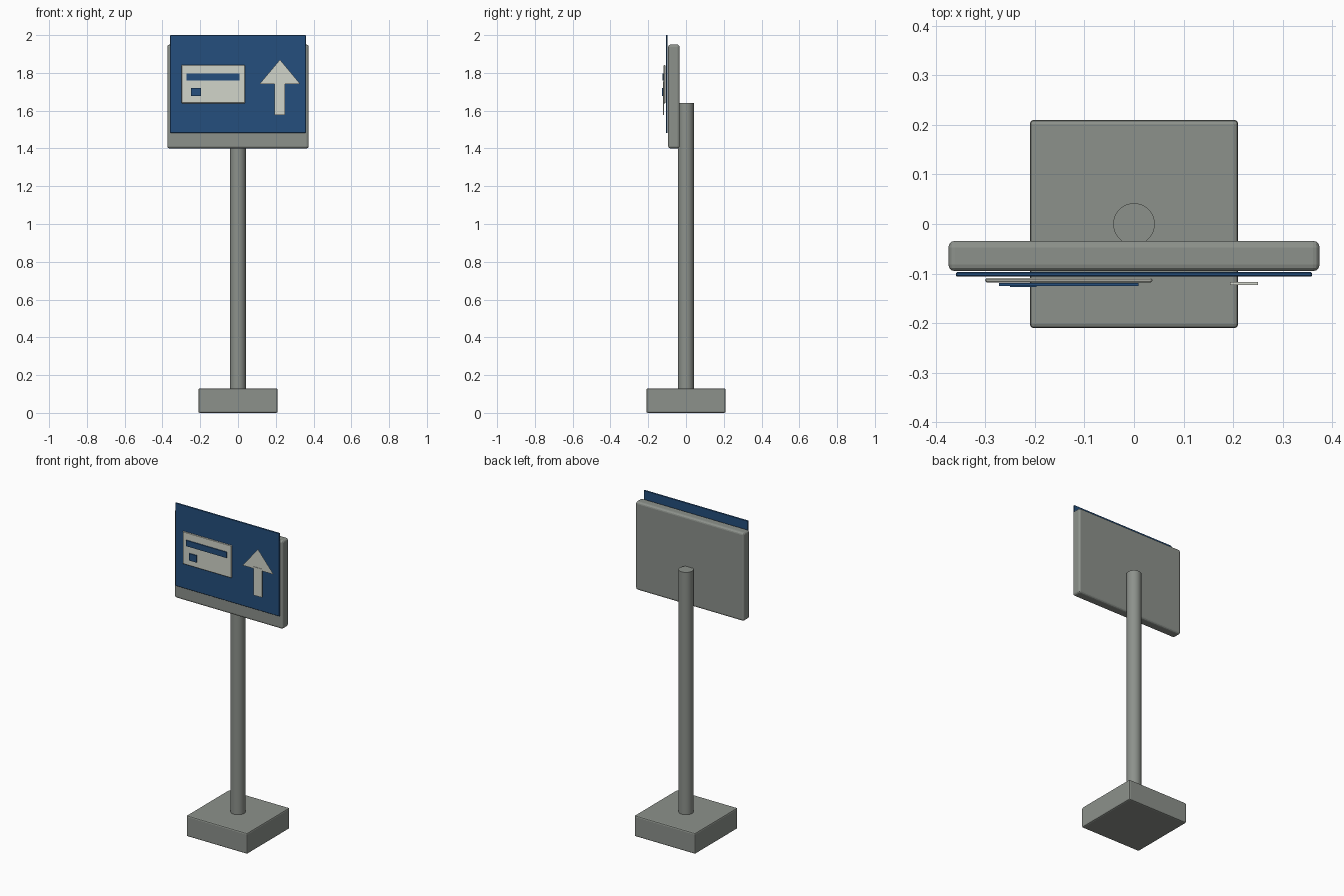
import bpy, bmesh

if "Cube" in bpy.data.objects:
    bpy.data.objects.remove(bpy.data.objects["Cube"])


def material(name, rgb):
    m = bpy.data.materials.new(name)
    m.diffuse_color = (*rgb, 1)
    m.use_nodes = True
    m.node_tree.nodes["Principled BSDF"].inputs["Base Color"].default_value = m.diffuse_color
    return m


GREY = material("warm grey metal", (0.265, 0.285, 0.26))
BLUE = material("sign blue", (0.018, 0.078, 0.205))
PALE = material("pale symbol", (0.64, 0.66, 0.59))


def finish(ob, name, mat, bevel=0.0, segments=2):
    ob.name = name
    ob.data.materials.append(mat)
    if bevel:
        mod = ob.modifiers.new("soft edges", "BEVEL")
        mod.width = bevel
        mod.segments = segments
    return ob


def box(name, x, y, z, mat, bevel=0.0, segments=2):
    """Box from (min, max) ranges on each axis."""
    bm = bmesh.new()
    bmesh.ops.create_cube(bm, size=1)
    for v in bm.verts:
        v.co = [r[0] if c < 0 else r[1] for c, r in zip(v.co, (x, y, z))]
    me = bpy.data.meshes.new(name)
    bm.to_mesh(me)
    bm.free()
    ob = bpy.data.objects.new(name, me)
    bpy.context.collection.objects.link(ob)
    return finish(ob, name, mat, bevel, segments)


# Foot and post
box("base_block", (-0.21, 0.21), (-0.21, 0.21), (0, 0.13), GREY, 0.008)
bpy.ops.mesh.primitive_cylinder_add(vertices=32, radius=0.042, depth=1.54,
                                    location=(0, 0, 0.87))
post = finish(bpy.context.object, "post", GREY)
bpy.ops.object.shade_smooth_by_angle()

# Backing panel and the blue face that stands above it
box("sign_panel", (-0.374, 0.374), (-0.095, -0.034), (1.40, 1.95), GREY, 0.013, 3)
box("sign_face", (-0.359, 0.359), (-0.106, -0.097), (1.482, 2.0), BLUE, 0.002, 1)

# Card symbol with stripe and chip
box("card", (-0.30, 0.037), (-0.118, -0.109), (1.639, 1.842), PALE, 0.003, 1)
box("card_stripe", (-0.272, 0.009), (-0.125, -0.119), (1.76, 1.796), BLUE)
box("card_chip", (-0.25, -0.197), (-0.127, -0.120), (1.677, 1.72), BLUE)

# Arrow: thin stem and a flat triangular head
box("arrow_stem", (0.194, 0.25), (-0.123, -0.117), (1.578, 1.755), PALE)
head = bpy.data.meshes.new("arrow_head")
head.from_pydata([(0.115, -0.12, 1.742), (0.329, -0.12, 1.742), (0.222, -0.12, 1.87)],
                 [], [(0, 1, 2)])
head_ob = bpy.data.objects.new("arrow_head", head)
bpy.context.collection.objects.link(head_ob)
finish(head_ob, "arrow_head", PALE)
